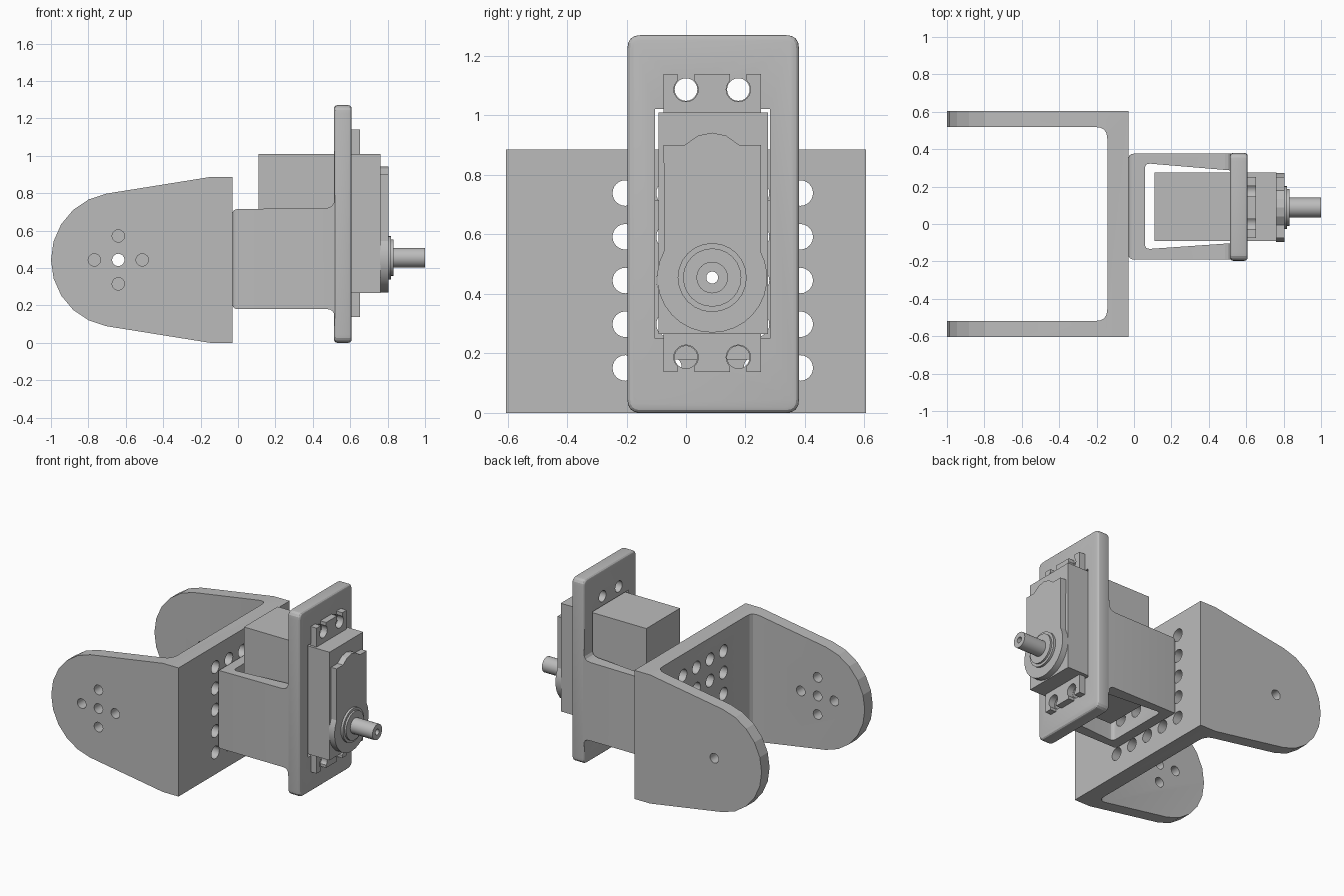
import bpy, bmesh, math
from mathutils import Vector

cube = bpy.data.objects.get("Cube")
if cube:
    bpy.data.objects.remove(cube, do_unlink=True)

grey = bpy.data.materials.new("plain grey")
grey.use_nodes = True
COLOUR = (0.5, 0.5, 0.5, 1)
grey.diffuse_color = COLOUR
grey.node_tree.nodes["Principled BSDF"].inputs["Base Color"].default_value = COLOUR

PLACE = {'x': lambda a, b, t: (t, a, b),
         'y': lambda a, b, t: (a, t, b),
         'z': lambda a, b, t: (a, b, t)}


def arc(cx, cy, r, start=0, end=360, n=24):
    """Points on an arc; a full circle omits its repeated end point."""
    count = n if end - start == 360 else n + 1
    angles = [math.radians(start + (end - start) * i / n) for i in range(count)]
    return [(cx + r * math.cos(a), cy + r * math.sin(a)) for a in angles]


def rect(a0, a1, b0, b1):
    return [(a0, b0), (a1, b0), (a1, b1), (a0, b1)]


def rounded(points, steps=4):
    """Polygon whose (x, y, d) corners are rounded over distance d."""
    out = []
    for i, p in enumerate(points):
        c = Vector(p[:2])
        if len(p) == 2:
            out.append(tuple(c))
            continue
        prev = Vector(points[i - 1][:2])
        nxt = Vector(points[(i + 1) % len(points)][:2])
        s = c + (prev - c).normalized() * p[2]
        e = c + (nxt - c).normalized() * p[2]
        for k in range(steps + 1):
            t = k / steps
            out.append(tuple(s * (1 - t) ** 2 + c * 2 * t * (1 - t) + e * t * t))
    return out


def prism(name, axis, lo, hi, *profiles):
    """Extrude one or more closed profiles along an axis."""
    bm = bmesh.new()
    for pts in profiles:
        a = [bm.verts.new(PLACE[axis](u, v, lo)) for u, v in pts]
        b = [bm.verts.new(PLACE[axis](u, v, hi)) for u, v in pts]
        bm.faces.new(a)
        bm.faces.new(b[::-1])
        for i in range(len(pts)):
            j = (i + 1) % len(pts)
            bm.faces.new((a[i], b[i], b[j], a[j]))
    bmesh.ops.recalc_face_normals(bm, faces=bm.faces)
    mesh = bpy.data.meshes.new(name)
    bm.to_mesh(mesh)
    bm.free()
    mesh.materials.append(grey)
    ob = bpy.data.objects.new(name, mesh)
    bpy.context.collection.objects.link(ob)
    return ob


def activate(ob):
    bpy.ops.object.select_all(action='DESELECT')
    ob.select_set(True)
    bpy.context.view_layer.objects.active = ob


def combine(ob, tool, operation='DIFFERENCE'):
    """Apply a boolean and remove the tool."""
    activate(ob)
    mod = ob.modifiers.new("cut", 'BOOLEAN')
    mod.operation, mod.solver, mod.object = operation, 'EXACT', tool
    bpy.ops.object.modifier_apply(modifier=mod.name)
    bpy.data.objects.remove(tool, do_unlink=True)


def drill(ob, axis, lo, hi, r, centres):
    combine(ob, prism("drill", axis, lo, hi, *[arc(u, v, r) for u, v in centres]))


# Shared centre lines
MID_Y, MID_Z, PITCH = 0.09, 0.445, 0.147
PIVOT = (-0.64, 0.443)


def grid(n):
    offsets = [(i - (n - 1) / 2) * PITCH for i in range(n)]
    return [(MID_Y + u, MID_Z + v) for u in offsets for v in offsets]


# Wide U bracket: plan shape trimmed to the round-ended side outline
u_bracket = prism("u_bracket", 'z', -0.1, 1, rounded([
    (-1.1, -0.605), (-0.03, -0.605), (-0.03, 0.605), (-1.1, 0.605),
    (-1.1, 0.518), (-0.143, 0.518, 0.06), (-0.143, -0.518, 0.06), (-1.1, -0.518)]))
side = [(0.05, 0), (0.05, 0.886), (-0.15, 0.886)]
side += arc(*PIVOT, 0.36, 100, 260, 10) + [(-0.15, 0)]
combine(u_bracket, prism("side", 'y', -0.7, 0.7, side), 'INTERSECT')
ring = [PIVOT] + arc(*PIVOT, 0.128, n=4)
drill(u_bracket, 'y', -0.7, -0.4, 0.033, ring)
drill(u_bracket, 'y', 0.4, 0.7, 0.033, [PIVOT])
drill(u_bracket, 'x', -0.3, 0.1, 0.043, grid(5))

# Motor holder: tapered arms with fillets into the flange
holder = prism("motor_holder", 'y', -0.3, 0.5, rounded([
    (-0.03, 0.18, 0.03), (0.515, 0.18, 0.04), (0.515, 0.13), (0.56, 0.13),
    (0.56, 0.79), (0.515, 0.79), (0.515, 0.72, 0.05), (-0.03, 0.715, 0.03)]))
plan = rounded([
    (-0.03, -0.19, 0.03), (0.56, -0.19), (0.56, -0.1), (0.058, -0.135, 0.03),
    (0.058, 0.325, 0.03), (0.56, 0.283), (0.56, 0.376), (-0.03, 0.376, 0.03)])
combine(holder, prism("plan", 'z', 0, 1, plan), 'INTERSECT')
drill(holder, 'x', -0.1, 0.1, 0.043, grid(3))

# Flange plate with softened rims, motor opening and screw holes
flange = prism("flange", 'x', 0.513, 0.608, rounded([
    (-0.197, 0, 0.045), (0.38, 0, 0.045), (0.38, 1.27, 0.045), (-0.197, 1.27, 0.045)]))
activate(flange)
bevel = flange.modifiers.new("rim", 'BEVEL')
bevel.width, bevel.segments = 0.018, 3
bevel.limit_method, bevel.angle_limit = 'ANGLE', math.radians(40)
bpy.ops.object.modifier_apply(modifier=bevel.name)
combine(holder, flange, 'UNION')
combine(holder, prism("opening", 'x', 0.5, 0.7, rect(-0.104, 0.283, 0.25, 1.022)))
screws = [(y, z) for y in (0, 0.176) for z in (0.187, 1.087)]
drill(holder, 'x', 0.45, 0.7, 0.038, screws)

# Motor case and its slotted mounting tabs
case = prism("motor_case", 'x', 0.11, 0.762, rect(-0.092, 0.275, 0.265, 1.01))
tabs = [prism("lower_tab", 'x', 0.607, 0.652, rect(-0.075, 0.252, 0.138, 0.27)),
        prism("upper_tab", 'x', 0.607, 0.652, rect(-0.075, 0.252, 1.005, 1.14))]
for i, tab in enumerate(tabs):
    z0, z1 = ((0.1, 0.187), (1.087, 1.2))[i]
    drill(tab, 'x', 0.5, 0.7, 0.041, [s for s in screws if (s[1] > 0.6) == bool(i)])
    combine(tab, prism("slots", 'x', 0.5, 0.7,
                       *[rect(y - 0.028, y + 0.028, z0, z1) for y in (0, 0.176)]))

# Raised gear cover: round foot, straight sides and arched top
AXIS = (0.088, 0.455)
cover = prism("gear_cover", 'x', 0.76, 0.804,
              arc(*AXIS, 0.185, 151, 389, 20)
              + [(0.252, 0.9), (0.18, 0.9), (0.135, 0.932), (0.088, 0.942),
                 (0.04, 0.932), (-0.005, 0.9), (-0.075, 0.9)])

# Output collar rings and shaft
collar = prism("shaft_collar", 'x', 0.8, 0.819, arc(*AXIS, 0.116))
collar_step = prism("collar_step", 'x', 0.815, 0.831, arc(*AXIS, 0.098))
shaft = prism("output_shaft", 'x', 0.825, 1, arc(*AXIS, 0.053))

# Bore through the motor axis
for part in (case, cover, collar, collar_step, shaft):
    drill(part, 'x', 0, 1.1, 0.02, [AXIS])

for part in (u_bracket, holder, case, *tabs, cover, collar, collar_step, shaft):
    activate(part)
    bpy.ops.object.shade_smooth_by_angle(angle=math.radians(15.5))
